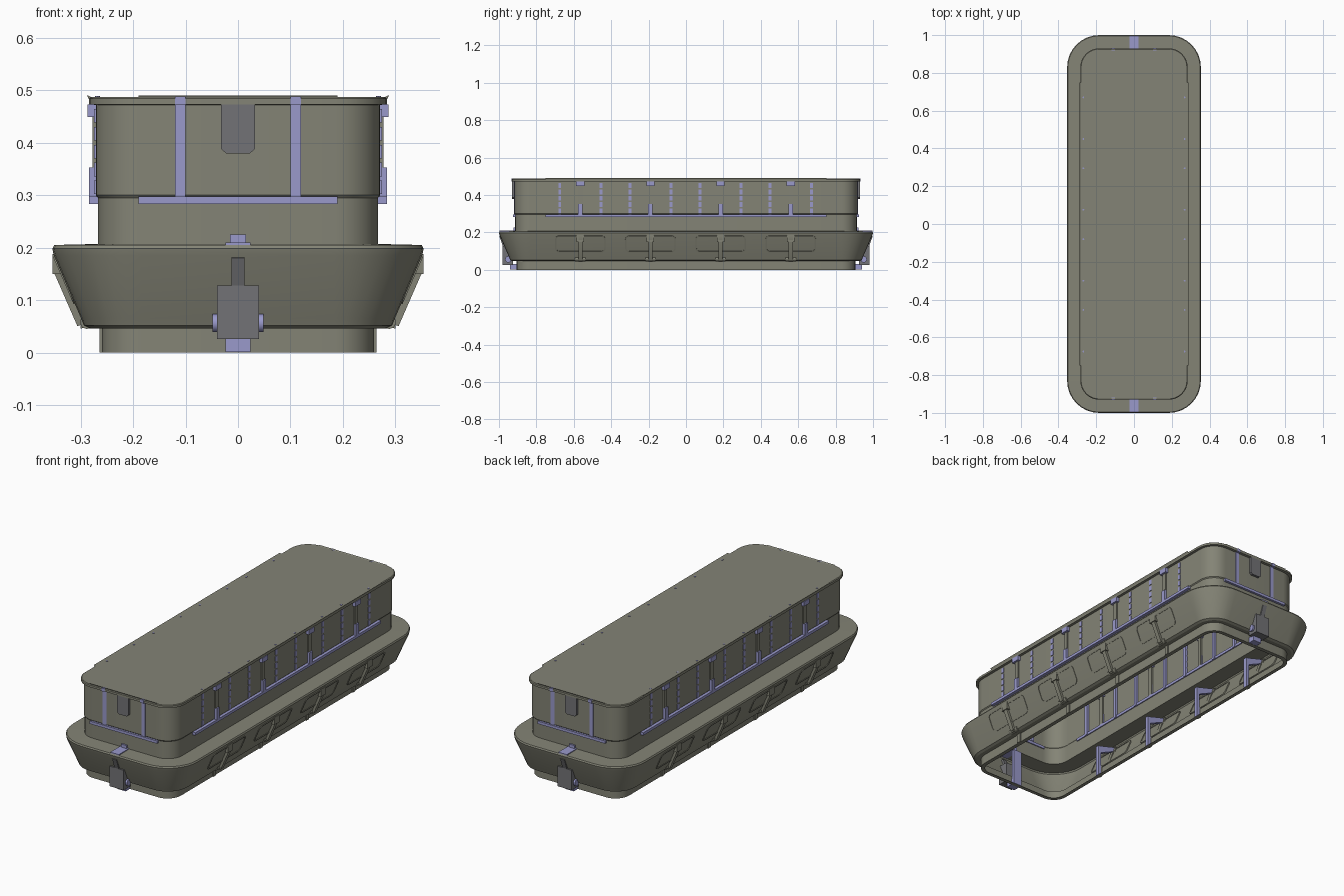
import bpy, bmesh, math
from mathutils import Vector

if "Cube" in bpy.data.objects:
    bpy.data.objects.remove(bpy.data.objects["Cube"])


def material(name, rgb):
    m = bpy.data.materials.new(name)
    m.diffuse_color = (*rgb, 1)
    m.use_nodes = True
    m.node_tree.nodes["Principled BSDF"].inputs["Base Color"].default_value = m.diffuse_color
    return m


OLIVE = material("olive", (0.23, 0.23, 0.18))
BLUE = material("pale_blue", (0.32, 0.32, 0.60))
GREY = material("dark_grey", (0.17, 0.17, 0.18))


def finish(bm, name, mat, mirror="", recalc=True):
    """Turn a bmesh into a named object, mirrored over the given axes."""
    if recalc:
        bmesh.ops.recalc_face_normals(bm, faces=bm.faces)
    me = bpy.data.meshes.new(name)
    bm.to_mesh(me)
    bm.free()
    me.materials.append(mat)
    ob = bpy.data.objects.new(name, me)
    bpy.context.collection.objects.link(ob)
    if mirror:
        mod = ob.modifiers.new("mirror", "MIRROR")
        mod.use_axis = ("x" in mirror, "y" in mirror, False)
        mod.use_mirror_merge = False
    return ob


def extrude(bm, pts, offset):
    """Closed prism from a polygon of 3D points pushed along offset."""
    a = [bm.verts.new(p) for p in pts]
    b = [bm.verts.new(Vector(p) + Vector(offset)) for p in pts]
    bm.faces.new(a)
    bm.faces.new(b[::-1])
    for i in range(len(a)):
        j = (i + 1) % len(a)
        bm.faces.new((a[i], b[i], b[j], a[j]))


def box(bm, x, y, z):
    extrude(bm, [(x[0], y[0], z[0]), (x[1], y[0], z[0]), (x[1], y[1], z[0]), (x[0], y[1], z[0])],
            (0, 0, z[1] - z[0]))


def slab(bm, xz, y, w):
    """Side profile in xz, given a width w centred on y."""
    extrude(bm, [(px, y - w / 2, pz) for px, pz in xz], (0, w, 0))


def rounded_rect(hx, hy, r, n=8):
    pts = []
    for k, (sx, sy) in enumerate([(1, 1), (-1, 1), (-1, -1), (1, -1)]):
        for i in range(n + 1):
            t = math.pi / 2 * (k + i / n)
            pts.append((sx * (hx - r) + r * math.cos(t), sy * (hy - r) + r * math.sin(t)))
    return pts


# Hull: one open-bottomed shell lofted through inset outlines (inset, height)
profile = [(.115, 0), (.095, 0), (.095, .047), (.072, .046), (.060, .052), (.055, .065),
           (.003, .185), (0, .198), (.004, .205), (.087, .207), (.087, .295), (.083, .300),
           (.083, .472), (.070, .473), (.070, .484), (.074, .487)]
bm = bmesh.new()
rings = [[bm.verts.new((x, y, z)) for x, y in rounded_rect(.354 - o, 1 - o, .17 - o)]
         for o, z in profile]
for a, b in zip(rings, rings[1:]):
    for i in range(len(a)):
        j = (i + 1) % len(a)
        bm.faces.new((a[i], a[j], b[j], b[i]))
bm.faces.new(rings[-1])
finish(bm, "hull_shell", OLIVE, recalc=False)

# Roof drip lips and rivets
bm = bmesh.new()
slab(bm, [(.274, .484), (.288, .491), (.284, .482)], 0, 1.5)
finish(bm, "roof_side_lip", OLIVE, "x")
bm = bmesh.new()
extrude(bm, [(-.19, .914, .484), (-.19, .926, .490), (-.19, .924, .482)], (.38, 0, 0))
finish(bm, "roof_end_lip", OLIVE, "y")
bays = [-.565, -.19, .185, .56]
rib_ys = [b + d for b in bays for d in (-.11, .11)]
bm = bmesh.new()
for y in rib_ys:
    extrude(bm, [(.268 + .005 * math.cos(t * math.pi / 4), y + .005 * math.sin(t * math.pi / 4), .485)
                 for t in range(8)], (0, 0, .004))
finish(bm, "roof_rivets", BLUE, "x")

# Ledges under the upper body
bm = bmesh.new()
box(bm, (.262, .284), (-.75, .75), (.283, .297))
finish(bm, "side_ledge", BLUE, "x")
bm = bmesh.new()
box(bm, (-.19, .19), (.908, .925), (.283, .297))
finish(bm, "end_ledge", BLUE, "y")

# Upper body: inner ribs with dashed outer tabs, and bracket posts
ribs, posts, caps = bmesh.new(), bmesh.new(), bmesh.new()
for y in rib_ys:
    box(ribs, (.258, .2705), (y - .008, y + .008), (.283, .472))
    for i in range(5):
        z = .302 + i * .034
        box(ribs, (.268, .274), (y - .008, y + .008), (z, z + .026))
for y in bays:
    box(posts, (.262, .277), (y - .011, y + .011), (.297, .470))
    box(caps, (.268, .284), (y - .012, y + .012), (.297, .353))
    box(caps, (.265, .287), (y - .022, y + .022), (.449, .473))
finish(ribs, "side_ribs", BLUE, "x")
finish(posts, "side_posts", OLIVE, "x")
finish(caps, "side_post_fittings", BLUE, "x")

# Skirt: rounded panels on the sloped flank, each with a raised frame
base, up, out = Vector((.3265, 0, .140)), Vector((.398, 0, .917)), Vector((.917, 0, -.398))
base = base + out * .001


def flank(y, s, t, h):
    return base + up * t + out * h + Vector((0, y + s, 0))


panels, frames = bmesh.new(), bmesh.new()
for y in bays:
    outer = rounded_rect(.135, .049, .022, 4)
    inner = rounded_rect(.128, .042, .017, 4)
    extrude(panels, [flank(y, s, t, 0) for s, t in inner], out * .0035)
    loops = [[frames.verts.new(flank(y, s, t, h)) for s, t in pts]
             for pts, h in ((outer, -.002), (outer, .006), (inner, .006), (inner, -.002))]
    for k in range(4):
        a, b = loops[k], loops[(k + 1) % 4]
        for i in range(len(a)):
            j = (i + 1) % len(a)
            frames.faces.new((a[i], a[j], b[j], b[i]))
finish(panels, "skirt_panels", OLIVE, "x")
finish(frames, "skirt_panel_frames", OLIVE, "x")

# Skirt struts outside, triangular brackets inside, hinge pins at the lower bend
struts, brackets, pins = bmesh.new(), bmesh.new(), bmesh.new()
for y in bays:
    slab(struts, [(.295, .055), (.306, .050), (.354, .160), (.354, .188), (.340, .188)], y, .022)
    slab(struts, [(.335, .150), (.354, .150), (.354, .188), (.340, .190)], y, .04)
    slab(struts, [(.255, 0), (.264, 0), (.264, .05), (.300, .046), (.300, .056), (.255, .056)], y, .022)
    slab(brackets, [(.240, .002), (.256, .002), (.256, .130), (.335, .165), (.340, .190),
                    (.250, .165), (.240, .165)], y, .02)
    slab(pins, [(.288 + .013 * math.cos(t * math.pi / 6), .058 + .013 * math.sin(t * math.pi / 6))
                for t in range(12)], y, .055)
finish(struts, "skirt_struts", OLIVE, "x")
finish(brackets, "inner_brackets", BLUE, "x")
finish(pins, "hinge_pins", OLIVE, "x")

# End walls: two vertical strips and a hatch with clipped lower corners
bm = bmesh.new()
box(bm, (.10, .12), (.905, .920), (.297, .473))
box(bm, (.10, .12), (.918, .932), (.472, .488))
finish(bm, "end_strips", BLUE, "xy")
bm = bmesh.new()
extrude(bm, [(-.032, .912, .474), (-.032, .912, .388), (-.022, .912, .379), (.022, .912, .379),
             (.032, .912, .388), (.032, .912, .474)], (0, .018, 0))
finish(bm, "end_hatch", GREY, "y")

# Couplers at both ends: block, axle, foot, stem and ledge plate
bm = bmesh.new()
box(bm, (-.04, .04), (.925, .98), (.026, .128))
finish(bm, "coupler_block", GREY, "y")
bm = bmesh.new()
extrude(bm, [(-.049, .95 + .017 * math.cos(t * math.pi / 8), .056 + .017 * math.sin(t * math.pi / 8))
             for t in range(16)], (.098, 0, 0))
finish(bm, "coupler_axle", BLUE, "y")
bm = bmesh.new()
box(bm, (-.024, .024), (.885, .94), (.001, .03))
box(bm, (-.024, .024), (.885, .900), (.03, .19))
finish(bm, "coupler_foot", BLUE, "y")
bm = bmesh.new()
extrude(bm, [(-.012, .955, .12), (-.012, .977, .12), (-.012, .998, .18), (-.012, .985, .184)], (.024, 0, 0))
finish(bm, "coupler_stem", GREY, "y")
bm = bmesh.new()
box(bm, (-.024, .024), (.912, .996), (.204, .210))
box(bm, (-.015, .015), (.908, .922), (.205, .225))
finish(bm, "coupler_ledge_plate", BLUE, "y")

bpy.ops.object.select_all(action="SELECT")
bpy.context.view_layer.objects.active = bpy.data.objects["hull_shell"]
bpy.ops.object.shade_smooth_by_angle(angle=math.radians(25))
